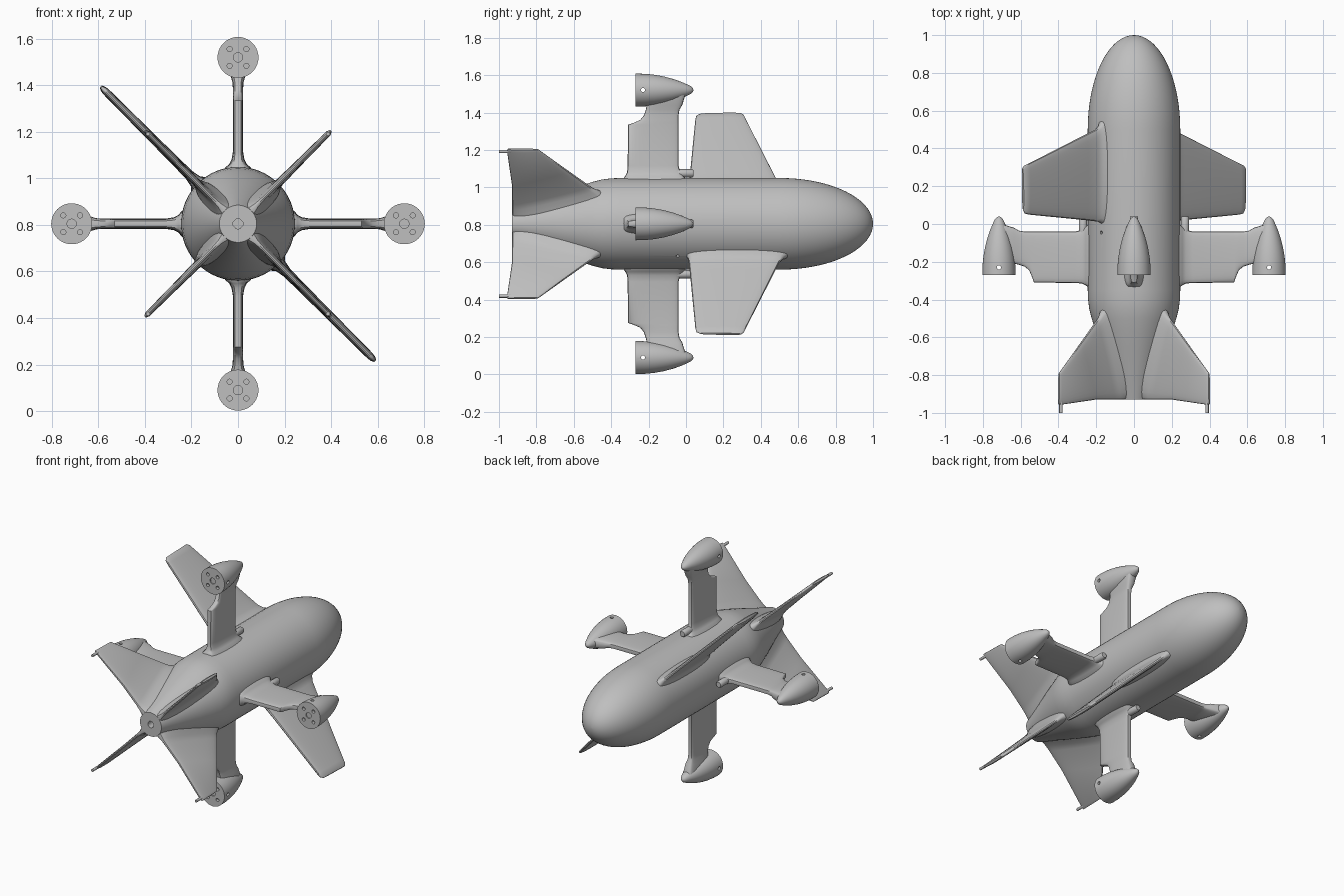
import bpy, bmesh
from math import sin, cos, pi, radians, sqrt
from mathutils import Matrix, Vector

cube = bpy.data.objects.get("Cube")
if cube:
    bpy.data.objects.remove(cube, do_unlink=True)

AXIS_Z = 0.805   # height of the hull axis
POD_S = 0.715    # distance of the pods from the axis

grey = bpy.data.materials.new("plain_grey")
grey.use_nodes = True
COLOUR = (0.52, 0.52, 0.52, 1)
grey.diffuse_color = COLOUR
grey.node_tree.nodes["Principled BSDF"].inputs["Base Color"].default_value = COLOUR


def place(s, t, y, angle):
    """Point at radius s, sideways offset t, around the hull axis."""
    return Vector((s * sin(angle) + t * cos(angle), y,
                   AXIS_Z + s * cos(angle) - t * sin(angle)))


def skin(name, rings, edge_angle=35):
    """Closed surface through equal rings of points."""
    bm = bmesh.new()
    loops = [[bm.verts.new(p) for p in ring] for ring in rings]
    for a, b in zip(loops, loops[1:]):
        for i in range(len(a)):
            j = (i + 1) % len(a)
            bm.faces.new((a[i], a[j], b[j], b[i]))
    bm.faces.new(loops[0])
    bm.faces.new(loops[-1])
    bmesh.ops.recalc_face_normals(bm, faces=bm.faces)
    mesh = bpy.data.meshes.new(name)
    bm.to_mesh(mesh)
    bm.free()
    mesh.materials.append(grey)
    ob = bpy.data.objects.new(name, mesh)
    bpy.context.collection.objects.link(ob)
    smooth(ob, edge_angle)
    return ob


def smooth(ob, edge_angle=35):
    bpy.ops.object.select_all(action='DESELECT')
    ob.select_set(True)
    bpy.context.view_layer.objects.active = ob
    bpy.ops.object.shade_smooth_by_angle(angle=radians(edge_angle))


def lathe(name, profile, centre, segments):
    """Turn (y, radius) points around a line along y."""
    return skin(name, [[Vector((centre.x + r * cos(2 * pi * k / segments), y,
                                centre.z + r * sin(2 * pi * k / segments)))
                        for k in range(segments)] for y, r in profile])


def blade(name, stations, angle, flat=0.6, n=32):
    """Thin lifting surface; station = (trailing y, s), (leading y, s), half thickness."""
    rings = []
    for (y0, s0), (y1, s1), half in stations:
        ring = []
        for k in range(n):
            a = 2 * pi * k / n
            f = (1 + cos(a)) / 2
            t = half * abs(sin(a)) ** flat * (1 if sin(a) > 0 else -1)
            ring.append(place(s0 + (s1 - s0) * f, t, y0 + (y1 - y0) * f, angle))
        rings.append(ring)
    return skin(name, rings, 40)


def drill(ob, holes):
    """Cut round holes; hole = (start, end, radius)."""
    for start, end, radius in holes:
        bm = bmesh.new()
        way = end - start
        turn = way.to_track_quat('Z', 'Y').to_matrix().to_4x4()
        bmesh.ops.create_cone(bm, cap_ends=True, segments=20, radius1=radius,
                              radius2=radius, depth=way.length,
                              matrix=Matrix.Translation((start + end) / 2) @ turn)
        mesh = bpy.data.meshes.new("drill")
        bm.to_mesh(mesh)
        bm.free()
        mesh.materials.append(grey)
        cutter = bpy.data.objects.new("drill", mesh)
        cutter.hide_render = True
        bpy.context.collection.objects.link(cutter)
        mod = ob.modifiers.new("hole", 'BOOLEAN')
        mod.object = cutter
        mod.operation = 'DIFFERENCE'
        mod.solver = 'EXACT'
        bpy.context.view_layer.objects.active = ob
        bpy.ops.object.modifier_apply(modifier=mod.name)
        bpy.data.objects.remove(cutter, do_unlink=True)
    smooth(ob)


# Hull: tapered tail, straight middle, rounded nose
R = 0.245
hull_profile = [(-0.93, 0.08), (-0.8, 0.122), (-0.65, 0.175), (-0.56, 0.205),
                (-0.5, 0.224), (-0.45, 0.237), (-0.4, 0.243), (-0.35, R)]
for i in range(19):
    u = sin(pi / 2 * i / 18)
    hull_profile.append((0.5 + 0.5 * u, max(R * sqrt(max(1 - u * u, 0)), 0.001)))
hull = lathe("hull", hull_profile, Vector((0, 0, AXIS_Z)), 64)
holes = [(Vector((0, -1, AXIS_Z)), Vector((0, -0.85, AXIS_Z)), 0.022)]
for a in (-pi / 4, 3 * pi / 4):
    holes.append((place(0.2, 0, -0.045, a), place(0.3, 0, -0.045, a), 0.008))
drill(hull, holes)

# Two large wings on one diagonal
wing = [((-0.01, 0.2), (0.58, 0.2), 0.06),
        ((0.0, 0.24), (0.55, 0.24), 0.045),
        ((0.012, 0.26), (0.525, 0.255), 0.029),
        ((0.015, 0.3), (0.5, 0.29), 0.022),
        ((0.02, 0.36), (0.475, 0.36), 0.02),
        ((0.05, 0.79), (0.32, 0.79), 0.016),
        ((0.055, 0.815), (0.31, 0.82), 0.014),
        ((0.075, 0.83), (0.295, 0.835), 0.007)]
blade("upper_right_wing", wing, -pi / 4)
blade("lower_left_wing", wing, 3 * pi / 4)

# Four tail fins, each with a small rod at the tip
fin = [((-0.93, 0.02), (-0.42, 0.2), 0.06),
       ((-0.93, 0.085), (-0.46, 0.24), 0.04),
       ((-0.93, 0.11), (-0.49, 0.26), 0.025),
       ((-0.93, 0.15), (-0.515, 0.285), 0.018),
       ((-0.93, 0.29), (-0.63, 0.4), 0.015),
       ((-0.957, 0.55), (-0.78, 0.55), 0.012),
       ((-0.955, 0.565), (-0.79, 0.562), 0.006)]
for i in range(4):
    a = pi / 4 + i * pi / 2
    blade(f"tail_fin_{i + 1}", fin, a)
    lathe(f"tip_rod_{i + 1}", [(-1.0, 0.009), (-0.88, 0.009), (-0.84, 0.003)],
          place(0.547, 0, 0, a), 12)

# Four struts carrying pods
strut = [((y0, s), (y1, s), half) for s, y0, y1, half in (
    (0.2, -0.34, 0.03, 0.07), (0.242, -0.335, 0.0, 0.055), (0.256, -0.325, -0.015, 0.038),
    (0.275, -0.315, -0.03, 0.028), (0.31, -0.312, -0.04, 0.022), (0.53, -0.31, -0.04, 0.022),
    (0.54, -0.28, -0.04, 0.022), (0.555, -0.245, -0.04, 0.022), (0.58, -0.225, -0.04, 0.022),
    (0.61, -0.215, -0.035, 0.024), (0.635, -0.21, -0.02, 0.032), (0.7, -0.2, 0.0, 0.04))]
pod_profile = [(-0.27, 0.088), (-0.22, 0.087), (-0.17, 0.082), (-0.12, 0.073),
               (-0.07, 0.06), (-0.03, 0.046), (0.005, 0.031), (0.025, 0.021),
               (0.036, 0.011), (0.04, 0.001)]
for side, a in (("top", 0), ("left", pi / 2), ("bottom", pi), ("right", -pi / 2)):
    blade(f"{side}_strut", strut, a, flat=0.35)
    # Hinge pin at the front of the strut root
    lathe(f"{side}_hinge_pin", [(-0.1, 0.012), (-0.07, 0.022), (0.032, 0.022), (0.04, 0.017)],
          place(0.27, 0, 0, a), 16)
    c = place(POD_S, 0, 0, a)
    pod = lathe(f"{side}_pod", pod_profile, c, 40)
    # Screw holes in the flat end, and one crosswise
    holes = [(c + Vector((0, -0.3, 0)), c + Vector((0, -0.262, 0)), 0.02)]
    for dx in (-0.036, 0.036):
        for dz in (-0.036, 0.036):
            holes.append((c + Vector((dx, -0.3, dz)), c + Vector((dx, -0.25, dz)), 0.011))
    holes.append((place(POD_S, -0.2, -0.23, a), place(POD_S, 0.2, -0.23, a), 0.011))
    drill(pod, holes)
